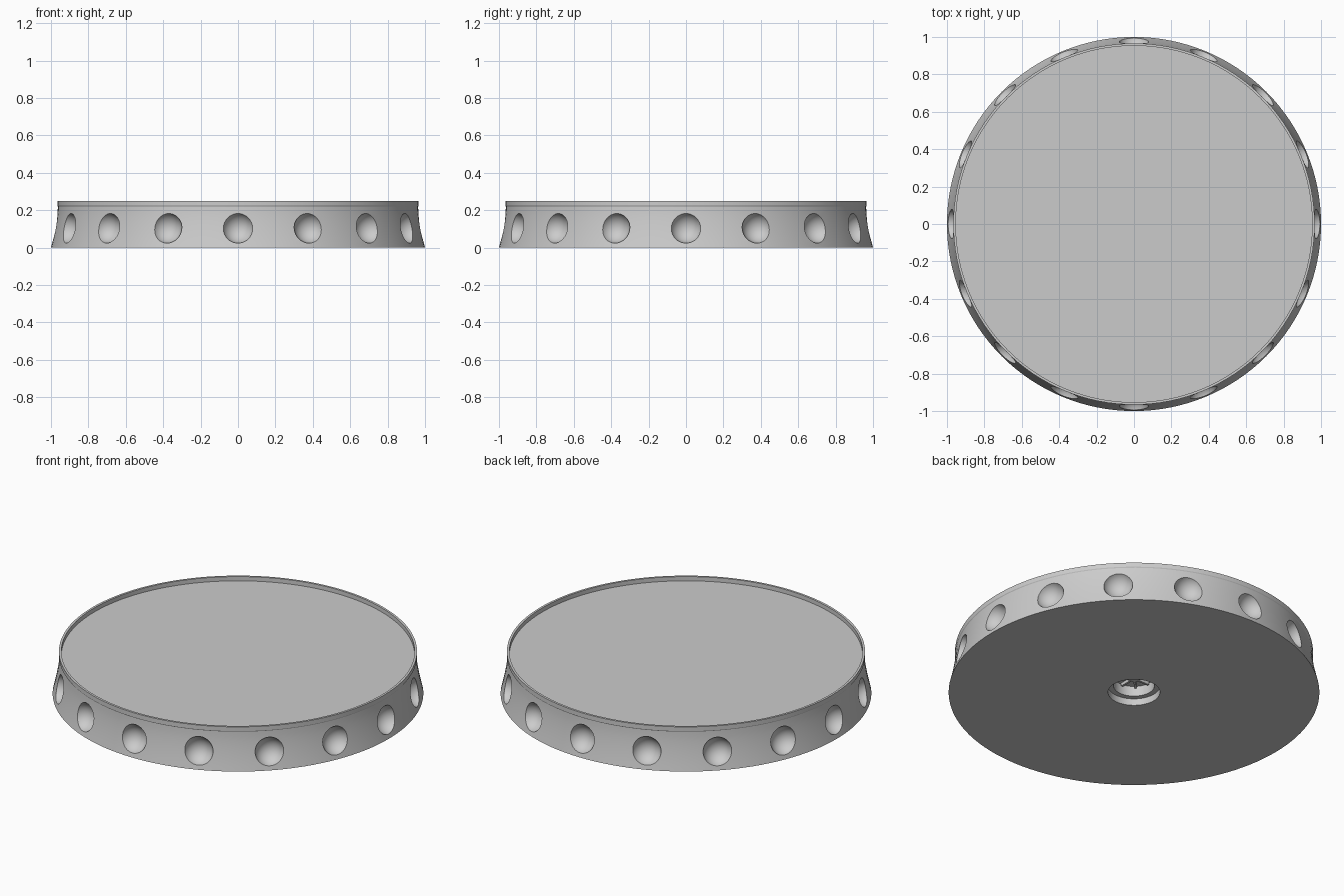
import bpy, bmesh, math
from mathutils import Matrix, Vector

cube = bpy.data.objects.get("Cube")
if cube:
    bpy.data.objects.remove(cube)

grey = bpy.data.materials.new("light_grey")
grey.use_nodes = True
grey.diffuse_color = (0.6, 0.6, 0.6, 1)
grey.node_tree.nodes["Principled BSDF"].inputs["Base Color"].default_value = (0.6, 0.6, 0.6, 1)


def make_object(name, bm):
    bmesh.ops.recalc_face_normals(bm, faces=bm.faces)
    mesh = bpy.data.meshes.new(name)
    bm.to_mesh(mesh)
    bm.free()
    mesh.materials.append(grey)
    obj = bpy.data.objects.new(name, mesh)
    bpy.context.collection.objects.link(obj)
    return obj


def lathe(name, profile, steps):
    bm = bmesh.new()
    verts = [bm.verts.new((r, 0, z)) for r, z in profile]
    edges = [bm.edges.new(pair) for pair in zip(verts, verts[1:])]
    bmesh.ops.spin(bm, geom=verts + edges, cent=(0, 0, 0), axis=(0, 0, 1),
                   angle=math.tau, steps=steps, use_duplicate=False)
    bmesh.ops.remove_doubles(bm, verts=bm.verts, dist=1e-5)
    return make_object(name, bm)


def smooth(obj):
    bpy.ops.object.select_all(action="DESELECT")
    obj.select_set(True)
    bpy.context.view_layer.objects.active = obj
    bpy.ops.object.shade_smooth_by_angle(angle=math.radians(30))


# Round base: socket underneath, concave flared side, shallow recess on top
SOCKET_TOP = 0.10
LIP_Z, LIP_R = 0.22, 0.963
flare = []
for i in range(9):
    t = i / 8
    flare.append((LIP_R + (1 - LIP_R) * (1 - t) ** 1.5, LIP_Z * t))
profile = [(0, SOCKET_TOP), (0.11, SOCKET_TOP), (0.11, 0.04), (0.14, 0.04), (0.14, 0)]
profile += flare
profile += [(0.966, 0.225), (0.966, 0.25), (0.953, 0.25), (0.953, 0.225), (0, 0.225)]
base = lathe("round_base", profile, 128)

# Ring of sixteen round dimples cut into the side
bm = bmesh.new()
for k in range(16):
    a = math.tau * k / 16
    place = Matrix.Rotation(a, 4, "Z") @ Matrix.Translation(Vector((1.0, 0, 0.107)))
    bmesh.ops.create_uvsphere(bm, u_segments=32, v_segments=20, radius=0.083, matrix=place)
cutter = make_object("dimple_cutter", bm)
cutter.hide_render = True

cut = base.modifiers.new("dimples", "BOOLEAN")
cut.operation = "DIFFERENCE"
cut.solver = "EXACT"
cut.object = cutter
bpy.ops.object.select_all(action="DESELECT")
base.select_set(True)
bpy.context.view_layer.objects.active = base
bpy.ops.object.modifier_apply(modifier=cut.name)
bpy.data.objects.remove(cutter)
smooth(base)

# Radial ribs and hub on the socket ceiling
bm = bmesh.new()
for k in range(8):
    place = (Matrix.Rotation(math.tau * k / 8, 4, "Z")
             @ Matrix.Translation(Vector((0.065, 0, SOCKET_TOP - 0.008)))
             @ Matrix.Diagonal((0.07, 0.012, 0.02, 1)))
    bmesh.ops.create_cube(bm, size=1, matrix=place)
make_object("socket_ribs", bm)
hub = lathe("socket_hub", [(0, 0.085), (0.035, 0.085), (0.035, 0.105), (0, 0.105)], 32)
smooth(hub)
